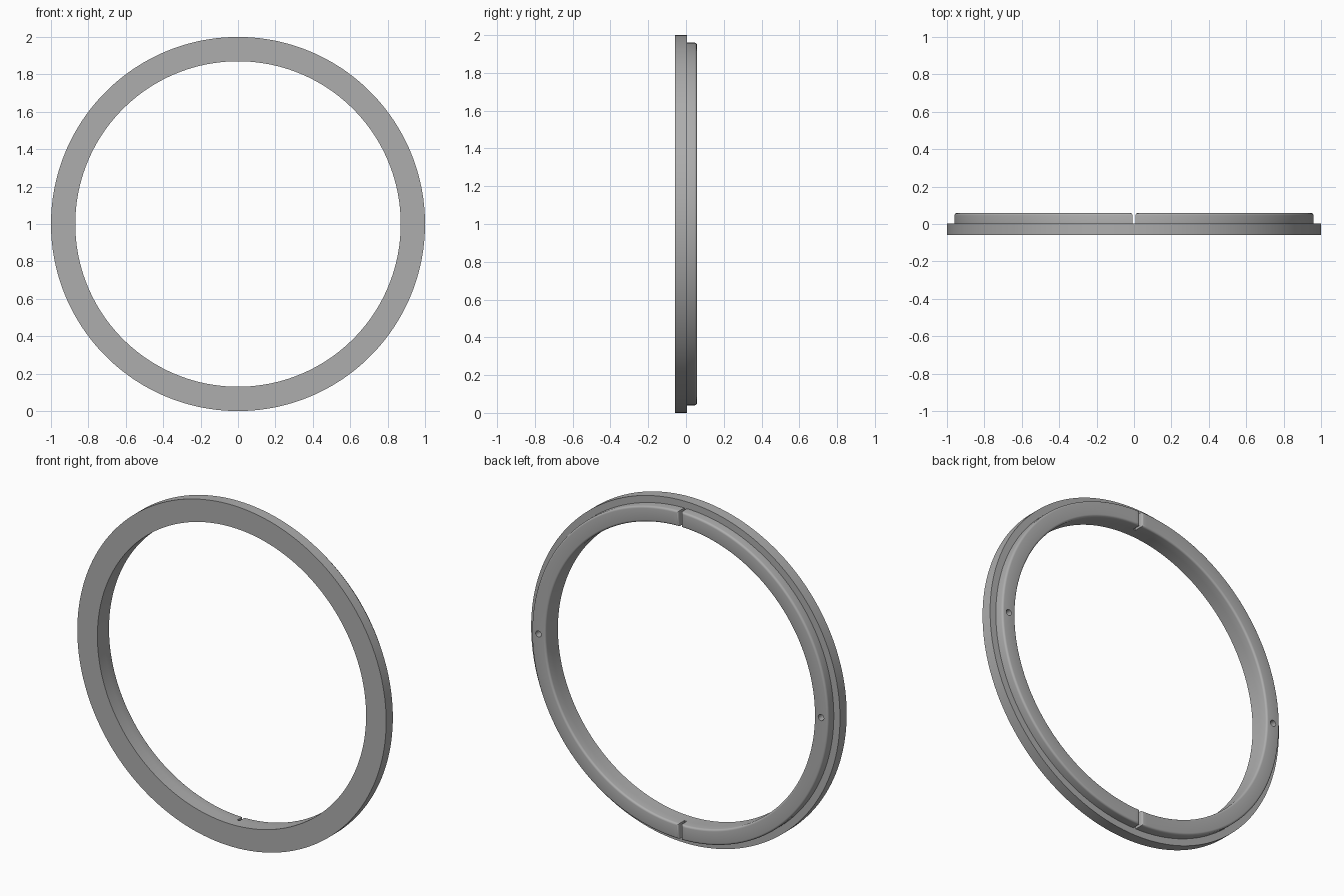
import bpy, bmesh, math

if "Cube" in bpy.data.objects:
    bpy.data.objects.remove(bpy.data.objects["Cube"])

R_OUT, R_STEP, R_IN = 1.0, 0.96, 0.87
Y_FRONT, Y_STEP, Y_BACK = -0.058, 0.004, 0.058
GAP = 0.0088          # half angle of each slot
SEG = 90              # segments per half ring

grey = bpy.data.materials.new("grey metal")
grey.diffuse_color = (0.42, 0.42, 0.42, 1)
grey.use_nodes = True
grey.node_tree.nodes["Principled BSDF"].inputs["Base Color"].default_value = grey.diffuse_color

# Stepped cross-section (radius, y)
profile = [(R_IN, Y_FRONT), (R_OUT, Y_FRONT), (R_OUT, Y_STEP), (R_STEP, Y_STEP),
           (R_STEP, Y_BACK), (R_IN, Y_BACK), (R_IN, Y_STEP)]

# Angles of both halves, leaving a narrow slot at top and bottom
angles = []
for start in (-math.pi / 2, math.pi / 2):
    angles += [start + GAP + (math.pi - 2 * GAP) * i / SEG for i in range(SEG + 1)]

bm = bmesh.new()
rings = [[bm.verts.new((r * math.cos(a), y, 1 + r * math.sin(a))) for r, y in profile]
         for a in angles]
for k, ring in enumerate(rings):
    nxt = rings[(k + 1) % len(rings)]
    slot = k % (SEG + 1) == SEG
    outline = [0, 1, 2, 3, 6] if slot else list(range(7))
    for i, j in zip(outline, outline[1:] + outline[:1]):
        bm.faces.new((ring[i], ring[j], nxt[j], nxt[i]))
    if slot:   # end walls of the raised halves
        bm.faces.new([ring[i] for i in (3, 4, 5, 6)])
        bm.faces.new([nxt[i] for i in (3, 4, 5, 6)])
bmesh.ops.recalc_face_normals(bm, faces=bm.faces)

# Rounded rim of the raised halves
rim = [e for e in bm.edges if all(abs(v.co.y - Y_BACK) < 1e-5 for v in e.verts)
       and e.calc_face_angle(0) > 0.5]
bmesh.ops.bevel(bm, geom=rim, offset=0.012, segments=4, profile=0.5, affect='EDGES')
bmesh.ops.recalc_face_normals(bm, faces=bm.faces)
mesh = bpy.data.meshes.new("stepped_ring")
bm.to_mesh(mesh)
bm.free()
mesh.materials.append(grey)
ring_obj = bpy.data.objects.new("stepped_ring", mesh)
bpy.context.collection.objects.link(ring_obj)

# Blind pin holes on both sides of the back face
for side, name in ((-1, "left"), (1, "right")):
    bpy.ops.mesh.primitive_cylinder_add(vertices=24, radius=0.018, depth=0.1,
                                        location=(side * 0.915, Y_BACK, 1),
                                        rotation=(math.pi / 2, 0, 0))
    cutter = bpy.context.object
    cutter.name = name + "_hole_cutter"
    cutter.data.materials.append(grey)
    cutter.hide_render = True
    cutter.hide_set(True)
    mod = ring_obj.modifiers.new(name + "_hole", 'BOOLEAN')
    mod.operation = 'DIFFERENCE'
    mod.solver = 'EXACT'
    mod.object = cutter

# Apply the holes, then smooth the curved walls
bpy.context.view_layer.update()
cut_mesh = bpy.data.meshes.new_from_object(
    ring_obj.evaluated_get(bpy.context.evaluated_depsgraph_get()))
ring_obj.modifiers.clear()
ring_obj.data = cut_mesh
for obj in [o for o in bpy.data.objects if o.name.endswith("cutter")]:
    bpy.data.objects.remove(obj)
bpy.ops.object.select_all(action='DESELECT')
ring_obj.select_set(True)
bpy.context.view_layer.objects.active = ring_obj
bpy.ops.object.shade_smooth_by_angle(angle=math.radians(30))
